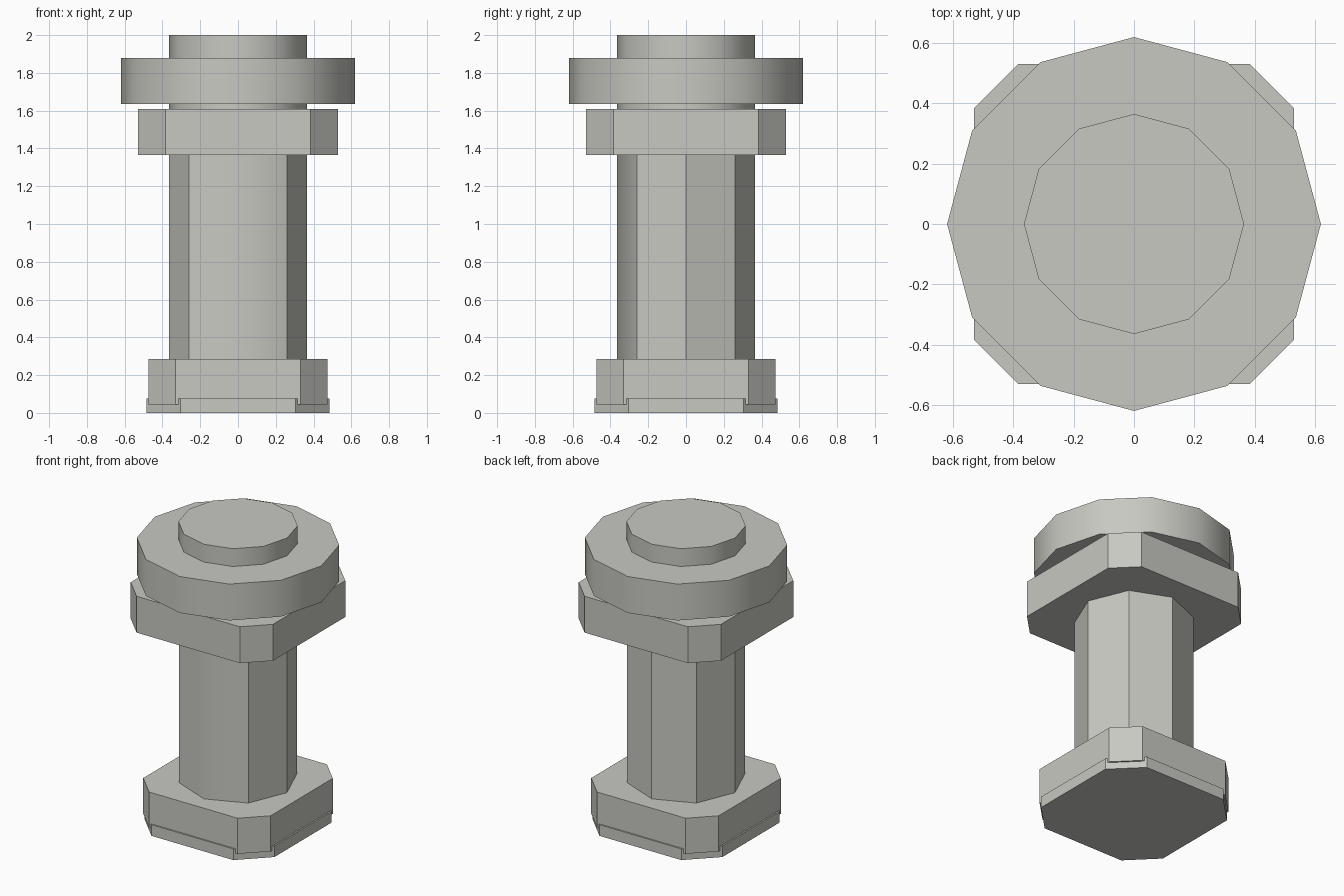
import bpy
import math

if "Cube" in bpy.data.objects:
    bpy.data.objects.remove(bpy.data.objects["Cube"])

# One flat warm grey for the whole model
grey = bpy.data.materials.new("warm grey")
grey.diffuse_color = (0.58, 0.58, 0.54, 1.0)
grey.use_nodes = True
grey.node_tree.nodes["Principled BSDF"].inputs["Base Color"].default_value = grey.diffuse_color


def prism(name, outline, z0, z1, smooth=lambda i: False):
    """Extrude a 2D outline from z0 to z1; smooth(i) picks smooth side faces."""
    n = len(outline)
    verts = [(x, y, z) for z in (z0, z1) for x, y in outline]
    faces = [(i, (i + 1) % n, n + (i + 1) % n, n + i) for i in range(n)]
    faces += [tuple(reversed(range(n))), tuple(range(n, 2 * n))]
    mesh = bpy.data.meshes.new(name)
    mesh.from_pydata(verts, [], faces)
    mesh.materials.append(grey)
    for i in range(n):
        mesh.polygons[i].use_smooth = smooth(i)
    mesh.update()
    obj = bpy.data.objects.new(name, mesh)
    bpy.context.collection.objects.link(obj)
    return obj


def ring(radius, sides):
    """Regular polygon with a corner on the x axis."""
    return [(radius * math.cos(math.tau * i / sides),
             radius * math.sin(math.tau * i / sides)) for i in range(sides)]


def cut_square(h, c):
    """Square of half width h whose sides run from -c to c."""
    return [(h, -c), (h, c), (c, h), (-c, h),
            (-h, c), (-h, -c), (-c, -h), (c, -h)]


# Foot: thin sole plate and the block above it
prism("sole_plate", cut_square(0.485, 0.305), 0.0, 0.075)
prism("base_block", cut_square(0.475, 0.33), 0.045, 0.285)

# Eight-sided shaft; only the two front faces blend smoothly
prism("shaft", ring(0.365, 8), 0.28, 1.37, lambda i: i in (5, 6))

# Upper block with cut corners
prism("upper_block", cut_square(0.53, 0.385), 1.365, 1.61)

# Round cap disc and the stub through it, smooth around the sides
prism("stub", ring(0.365, 12), 1.605, 2.0, lambda i: True)
prism("cap_disc", ring(0.62, 12), 1.635, 1.88, lambda i: True)
